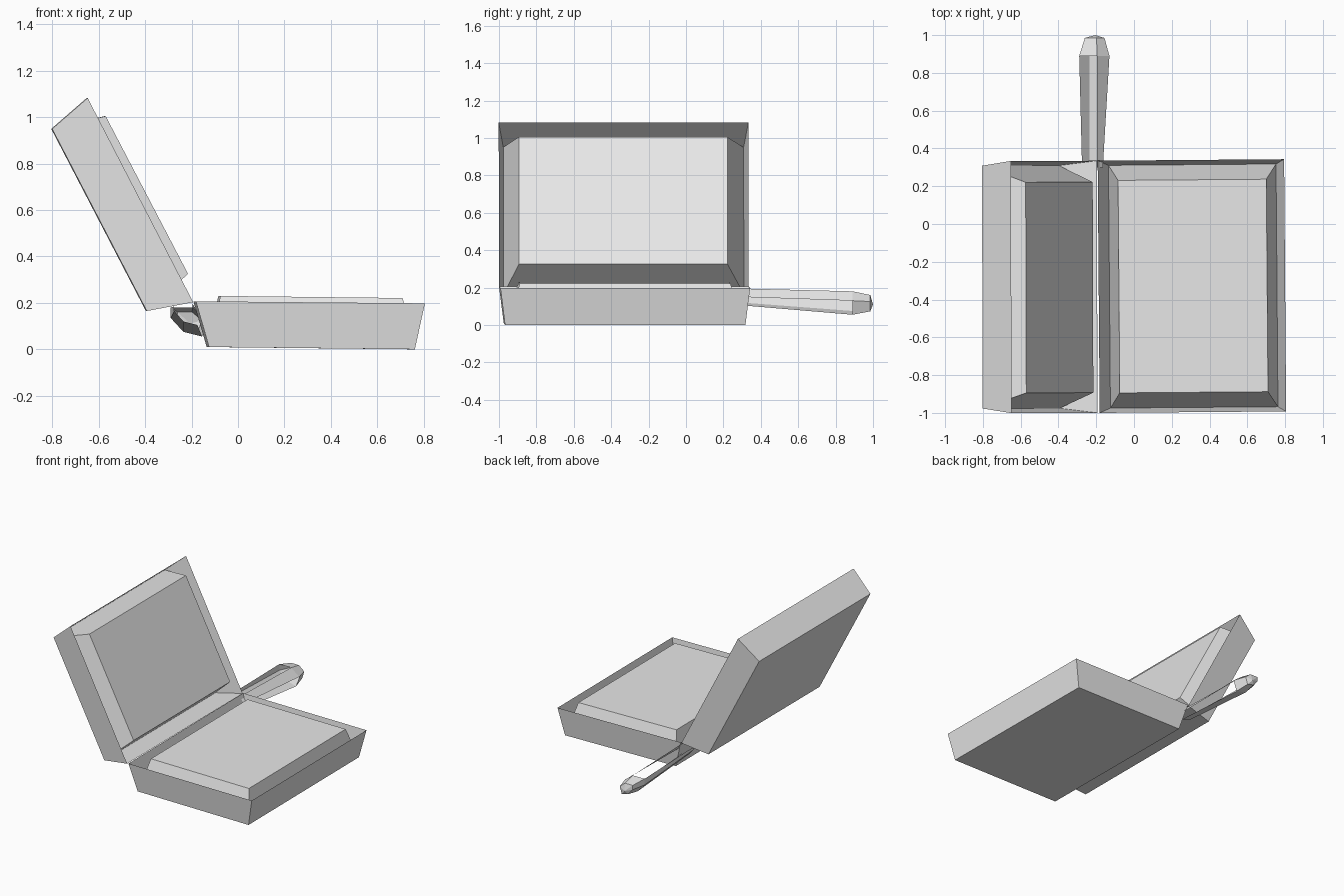
import bpy, bmesh

if "Cube" in bpy.data.objects:
    bpy.data.objects.remove(bpy.data.objects["Cube"], do_unlink=True)

grey = bpy.data.materials.new("plain grey")
grey.use_nodes = True
grey.diffuse_color = (0.8, 0.8, 0.8, 1)
grey.node_tree.nodes["Principled BSDF"].inputs["Base Color"].default_value = (0.8, 0.8, 0.8, 1)


def finish(name, bm):
    mesh = bpy.data.meshes.new(name)
    bm.to_mesh(mesh)
    bm.free()
    mesh.materials.append(grey)
    obj = bpy.data.objects.new(name, mesh)
    bpy.context.collection.objects.link(obj)
    return obj


def bridge(bm, a, b):
    n = len(a)
    return [bm.faces.new((a[i], a[(i + 1) % n], b[(i + 1) % n], b[i])) for i in range(n)]


def shell(name, floor, rim, plate, yaw):
    """Flared open box with a raised tapered plate; each level is (hinge xz, far xz, y range)."""
    bm = bmesh.new()

    def ring(level):
        (x0, z0), (x1, z1), (y0, y1) = level
        corners = [(x0, y0, z0), (x1, y0, z1), (x1, y1, z1), (x0, y1, z0)]
        return [bm.verts.new((x - yaw * (y + 0.33), y + yaw * (x + 0.19), z)) for x, y, z in corners]

    base, lip, top = ring(floor), ring(rim), ring(plate)
    bm.faces.new(base[::-1])
    bridge(bm, base, lip)
    bridge(bm, base, top)
    bm.faces.new(top)
    return finish(name, bm)


floor_y, rim_y, plate_y = (-0.975, 0.31), (-1.0, 0.335), (-0.895, 0.23)

# Lower half, resting on the ground
shell("lower_tray",
      ((-0.13, 0.01), (0.757, 0.0), floor_y),
      ((-0.187, 0.207), (0.8, 0.198), rim_y),
      ((-0.08, 0.23), (0.705, 0.221), plate_y), 0.008)

# Upper half, swung open about the hinge side
shell("open_lid",
      ((-0.395, 0.165), (-0.803, 0.95), floor_y),
      ((-0.195, 0.203), (-0.65, 1.083), rim_y),
      ((-0.217, 0.325), (-0.572, 1.005), (-0.893, 0.222)), 0.003)

# Handle: flaring hollow grip with slots along two of its sides
root = [(-0.275, 0.185), (-0.275, 0.165), (-0.235, 0.12), (-0.175, 0.105), (-0.165, 0.15), (-0.195, 0.195)]
wide = [(-0.29, 0.18), (-0.29, 0.135), (-0.235, 0.075), (-0.155, 0.055), (-0.13, 0.13), (-0.195, 0.18)]
tip = [(-0.205 + (x + 0.205) * 0.65, 0.115 + (z - 0.115) * 0.7) for x, z in wide]
bm = bmesh.new()
rings = [[bm.verts.new((x, y, z)) for x, z in pts] for pts, y in ((root, 0.3), (wide, 0.89), (tip, 0.985))]
sides = bridge(bm, rings[0], rings[1])
bridge(bm, rings[1], rings[2])
end = bm.verts.new((-0.205, 1.0, 0.11))
for i in range(len(tip)):
    bm.faces.new((rings[2][i], rings[2][(i + 1) % len(tip)], end))
slots = [sides[3], sides[5]]
bmesh.ops.inset_individual(bm, faces=slots, thickness=0.015)
bmesh.ops.delete(bm, geom=slots, context='FACES')
bmesh.ops.recalc_face_normals(bm, faces=bm.faces)
finish("handle", bm)
